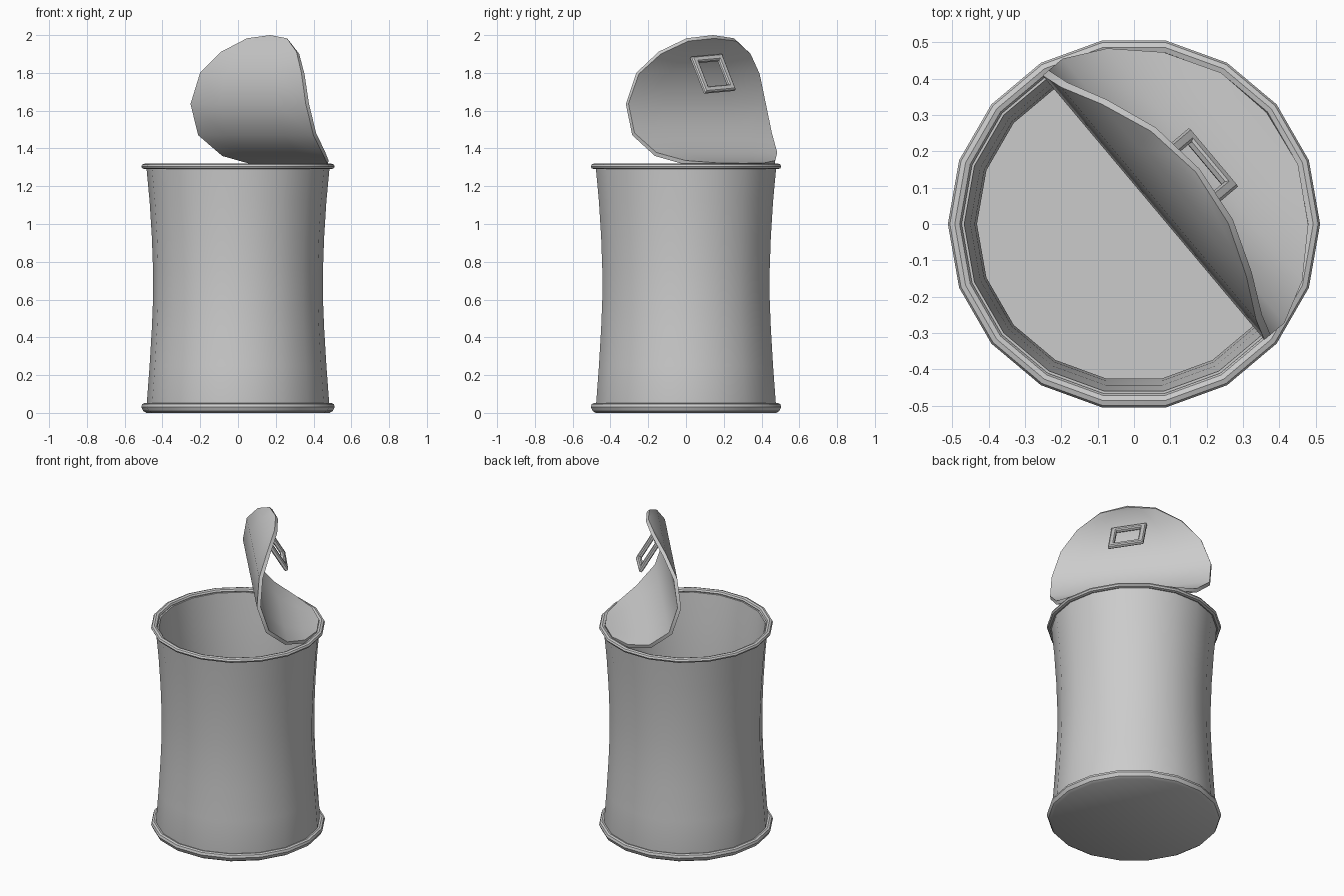
import bpy, bmesh
from math import sin, cos, pi, radians
from mathutils import Vector

if "Cube" in bpy.data.objects:
    bpy.data.objects.remove(bpy.data.objects["Cube"])

SIDES = 18
HINGE = radians(40)
N = Vector((cos(HINGE), sin(HINGE), 0))      # outward, towards the hinge
D = Vector((sin(HINGE), -cos(HINGE), 0))     # along the hinge


def place(u, v, z):
    return N * u + D * v + Vector((0, 0, z))


def make(name, verts, faces, angle=35):
    mesh = bpy.data.meshes.new(name)
    mesh.from_pydata([tuple(v) for v in verts], [], faces)
    bm = bmesh.new()
    bm.from_mesh(mesh)
    bmesh.ops.recalc_face_normals(bm, faces=bm.faces)
    bm.to_mesh(mesh)
    bm.free()
    ob = bpy.data.objects.new(name, mesh)
    bpy.context.collection.objects.link(ob)
    bpy.ops.object.select_all(action='DESELECT')
    ob.select_set(True)
    bpy.context.view_layer.objects.active = ob
    bpy.ops.object.shade_smooth_by_angle(angle=radians(angle))
    return ob


def lathe(name, profile, closed=False):
    n = len(profile)
    verts = [(r * cos(2 * pi * i / SIDES), r * sin(2 * pi * i / SIDES), z)
             for i in range(SIDES) for r, z in profile]
    faces = []
    for i in range(SIDES):
        a, b = i * n, (i + 1) % SIDES * n
        for j in range(n if closed else n - 1):
            k = (j + 1) % n
            faces.append((a + j, b + j, b + k, a + k))
    if not closed:                            # cap both ends of the profile
        faces.append([i * n for i in range(SIDES)])
        faces.append([i * n + n - 1 for i in range(SIDES)])
    return make(name, verts, faces)


# Can body: waisted wall, outside then inside, with base
outer = [(0.483, 0.05), (0.468, 0.25), (0.456, 0.45), (0.45, 0.60), (0.45, 0.76),
         (0.456, 0.93), (0.468, 1.12), (0.485, 1.30)]
inner = [(r - 0.018, max(z, 0.04)) for r, z in reversed(outer)]
lathe("can_body", [(0.478, 0.005)] + outer + inner)


# Rolled rims
def ring(name, r, z, dr, dz):
    lathe(name, [(r + dr * cos(pi / 4 * k), z + dz * sin(pi / 4 * k)) for k in range(8)], True)


ring("top_rim", 0.493, 1.305, 0.019, 0.015)
lathe("bottom_rim", [(0.485, 0.0), (0.502, 0.010), (0.512, 0.032), (0.507, 0.047),
                     (0.495, 0.052), (0.470, 0.045)])

# Peeled lid: 18-sided disc curled along this (u, z) profile, tip to hinge
curl = [(0.222, 2.0), (0.200, 1.983), (0.144, 1.912), (0.088, 1.80), (0.070, 1.635),
        (0.123, 1.47), (0.242, 1.36), (0.36, 1.315), (0.448, 1.302), (0.475, 1.30)]
R, T = 0.482, 0.022
offset = []
for i, (u, z) in enumerate(curl):
    (u0, z0), (u1, z1) = curl[max(i - 1, 0)], curl[min(i + 1, 9)]
    t = Vector((u1 - u0, z1 - z0)).normalized()
    offset.append((u - t.y * T, z + t.x * T))
verts, faces = [], []
COLS = 5
for side in (curl, offset):
    base = len(verts)
    for i, (u, z) in enumerate(side):
        w = R * sin(pi * i / 9)
        for c in range(COLS):
            verts.append(place(u, w * (2 * c / (COLS - 1) - 1), z))
    for i in range(9):
        for c in range(COLS - 1):
            a = base + i * COLS + c
            faces.append((a, a + 1, a + COLS + 1, a + COLS))
half = 10 * COLS
for i in range(9):                            # lid edge thickness
    for c in (0, COLS - 1):
        a = i * COLS + c
        faces.append((a, a + COLS, a + COLS + half, a + half))
lid = make("peeled_lid", verts, faces)
bm = bmesh.new()
bm.from_mesh(lid.data)
bmesh.ops.remove_doubles(bm, verts=bm.verts, dist=0.0005)
bmesh.ops.dissolve_degenerate(bm, edges=bm.edges, dist=0.0005)
bmesh.ops.recalc_face_normals(bm, faces=bm.faces)
bm.to_mesh(lid.data)
bm.free()

# Pull tab: square frame hanging off the concave face of the lid
down = Vector((0.115, -0.19)).normalized()
norm = Vector((-down.y, down.x))
section = [(0.0, -0.007), (0.007, -0.013), (0.027, -0.013), (0.034, -0.007),
           (0.034, 0.007), (0.027, 0.013), (0.007, 0.013), (0.0, 0.007)]
verts, faces = [], []
for sv, sl in ((-1, -1), (1, -1), (1, 1), (-1, 1)):
    for inset, h in section:
        v, l = sv * (0.105 - inset), sl * (0.11 - inset)
        u = 0.222 + down.x * l + norm.x * h
        z = 1.795 + down.y * l + norm.y * h - 0.07 * v
        verts.append(place(u, v, z))
for i in range(4):
    for k in range(8):
        a, b, m = i * 8, (i + 1) % 4 * 8, (k + 1) % 8
        faces.append((a + k, b + k, b + m, a + m))
make("pull_tab", verts, faces, 30)
